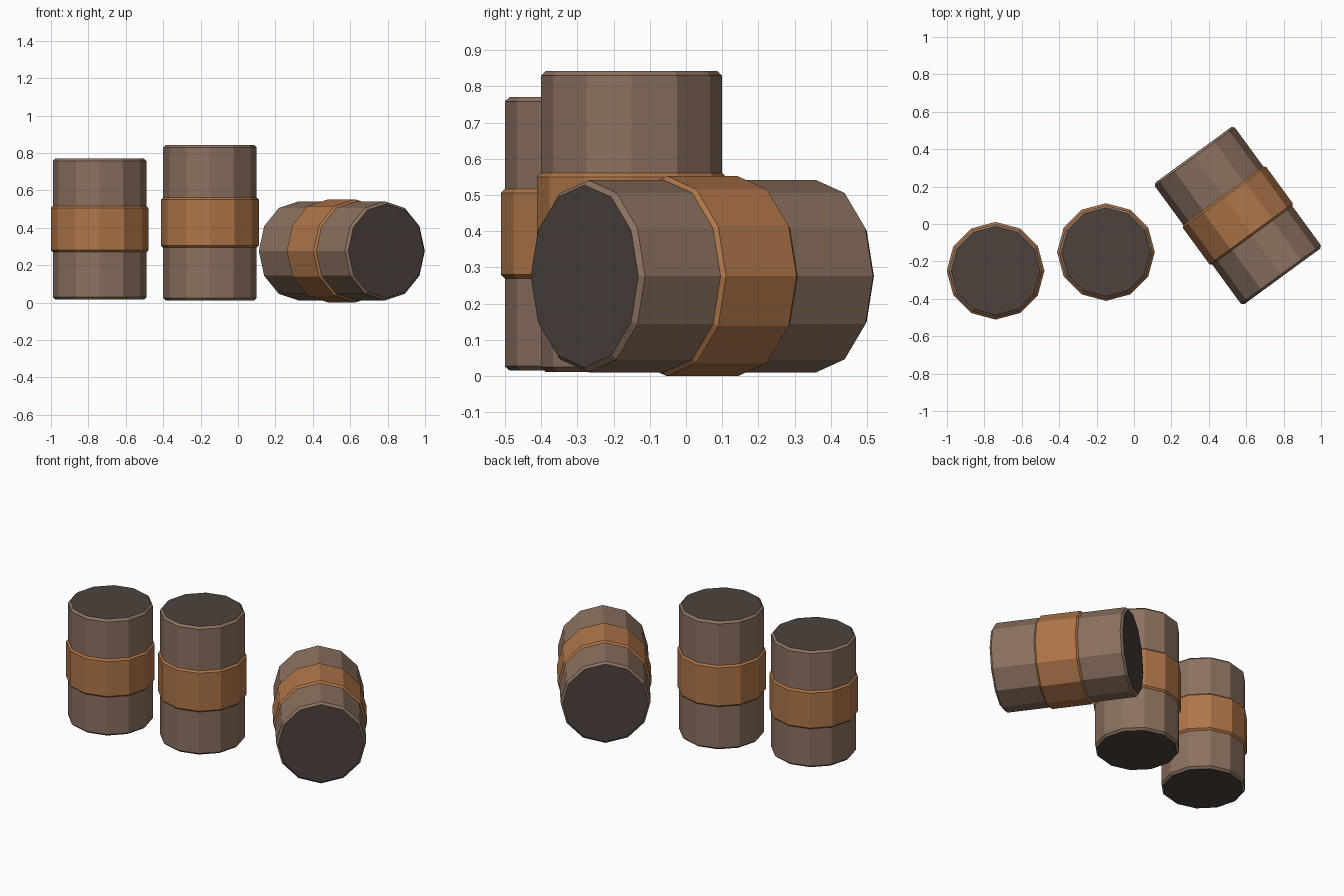
import bpy
import bmesh
import math

default = bpy.data.objects.get("Cube")
if default:
    bpy.data.objects.remove(default, do_unlink=True)

SIDES = 12


def make_material(name, rgb):
    mat = bpy.data.materials.new(name)
    mat.use_nodes = True
    color = (*rgb, 1.0)
    mat.diffuse_color = color
    mat.node_tree.nodes["Principled BSDF"].inputs["Base Color"].default_value = color
    return mat


wood = make_material("brown wood", (0.26, 0.165, 0.115))
band = make_material("orange brown band", (0.43, 0.18, 0.066))
lid = make_material("dark lid", (0.075, 0.055, 0.046))


def chamfered_drum(radius, height, chamfer):
    """Low-poly drum along local z with a chamfered rim at both ends."""
    bm = bmesh.new()
    bmesh.ops.create_cone(bm, cap_ends=True, segments=SIDES,
                          radius1=radius, radius2=radius, depth=height)
    rims = [e for e in bm.edges if abs(e.verts[0].co.z - e.verts[1].co.z) < 1e-4]
    bmesh.ops.bevel(bm, geom=rims, offset=chamfer, segments=1,
                    affect='EDGES', profile=0.5)
    bm.normal_update()
    return bm


def end_faces(bm):
    return [f for f in bm.faces if abs(f.normal.z) > 0.95]


def add_object(name, bm, materials, location, rotation):
    mesh = bpy.data.meshes.new(name)
    bm.to_mesh(mesh)
    bm.free()
    for mat in materials:
        mesh.materials.append(mat)
    obj = bpy.data.objects.new(name, mesh)
    obj.location = location
    obj.rotation_euler = rotation
    bpy.context.collection.objects.link(obj)
    return obj


def barrel(name, location, height, band_height, radius=0.25, rotation=(0, 0, 0)):
    # Wooden body with dark flat ends
    body = chamfered_drum(radius, height, 0.013)
    for face in end_faces(body):
        face.material_index = 1
    body_obj = add_object(name + "_body", body, [wood, lid], location, rotation)

    # Wide band around the middle, open where the body passes through
    hoop = chamfered_drum(radius + 0.011, band_height, 0.012)
    bmesh.ops.delete(hoop, geom=end_faces(hoop), context='FACES')
    hoop_obj = add_object(name + "_band", hoop, [band], (0, 0, 0), (0, 0, 0))
    hoop_obj.parent = body_obj


# Two standing barrels and one lying on its side
barrel("short_barrel", (-0.74, -0.25, 0.393), 0.755, 0.25)
barrel("tall_barrel", (-0.15, -0.15, 0.427), 0.83, 0.27)
barrel("fallen_barrel", (0.555, 0.045, 0.276), 0.805, 0.265, radius=0.265,
       rotation=(math.pi / 2, 0, math.atan2(0.59, 0.807)))
